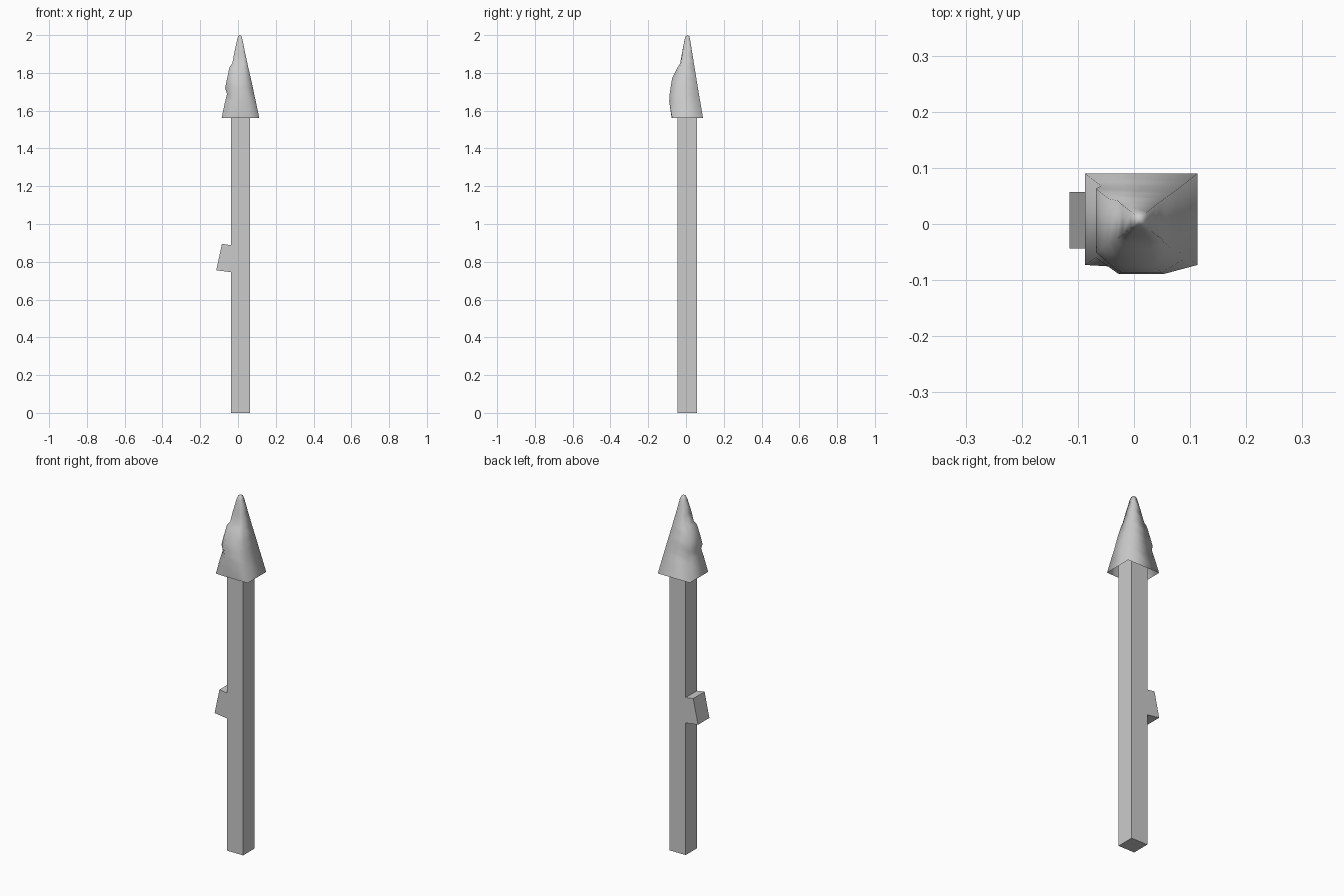
import bpy
import bmesh
import math

if "Cube" in bpy.data.objects:
    bpy.data.objects.remove(bpy.data.objects["Cube"])

grey = bpy.data.materials.new("plain grey")
grey.diffuse_color = (0.6, 0.6, 0.6, 1)
grey.use_nodes = True
grey.node_tree.nodes["Principled BSDF"].inputs["Base Color"].default_value = grey.diffuse_color


def make_object(name, bm):
    bmesh.ops.recalc_face_normals(bm, faces=bm.faces)
    mesh = bpy.data.meshes.new(name)
    bm.to_mesh(mesh)
    bm.free()
    mesh.materials.append(grey)
    obj = bpy.data.objects.new(name, mesh)
    bpy.context.collection.objects.link(obj)
    return obj


def prism(name, profile, y0, y1):
    """Extrude an (x, z) outline along y."""
    bm = bmesh.new()
    front = [bm.verts.new((x, y0, z)) for x, z in profile]
    back = [bm.verts.new((x, y1, z)) for x, z in profile]
    bm.faces.new(front)
    bm.faces.new(back)
    for i in range(len(profile)):
        j = (i + 1) % len(profile)
        bm.faces.new((front[i], front[j], back[j], back[i]))
    return make_object(name, bm)


# Square post with the slanted step on its left side, in one outline
prism("post_with_step",
      [(-0.038, 0), (0.063, 0), (0.063, 1.62), (-0.038, 1.62),
       (-0.038, 0.888), (-0.085, 0.895), (-0.115, 0.755), (-0.038, 0.745)],
      -0.044, 0.057)

# Tapered head, open below: height, left, right, back, front corner, front bulge
rings = [
    (1.56, -0.087, 0.113, 0.090, -0.073, -0.076),
    (1.65, -0.068, 0.094, 0.075, -0.060, -0.089),
    (1.69, -0.058, 0.085, 0.068, -0.052, -0.086),
    (1.72, -0.068, 0.079, 0.063, -0.050, -0.082),
    (1.77, -0.058, 0.068, 0.055, -0.044, -0.074),
    (1.83, -0.045, 0.054, 0.045, -0.034, -0.044),
    (1.85, -0.030, 0.050, 0.042, -0.026, -0.031),
    (1.90, -0.021, 0.039, 0.034, -0.020, -0.022),
    (1.975, -0.005, 0.024, 0.022, -0.006, -0.008),
    (1.995, 0.001, 0.018, 0.017, 0.000, -0.001),
]
bm = bmesh.new()
levels = []
for z, left, right, back, corner, front in rings:
    inset = 0.25 * (right - left)
    outline = [(left, back), (right, back), (right, corner),
               (right - inset, front), (left + inset, front), (left, corner)]
    levels.append([bm.verts.new((x, y, z)) for x, y in outline])
for low, high in zip(levels, levels[1:]):
    for i in range(6):
        j = (i + 1) % 6
        bm.faces.new((low[i], low[j], high[j], high[i]))
tip = bm.verts.new((0.010, 0.008, 2.0))
for i in range(6):
    bm.faces.new((levels[-1][i], levels[-1][(i + 1) % 6], tip))
head = make_object("pointed_head", bm)

# Soft shading on the head
bpy.context.view_layer.objects.active = head
head.select_set(True)
bpy.ops.object.shade_smooth_by_angle(angle=math.radians(100))
